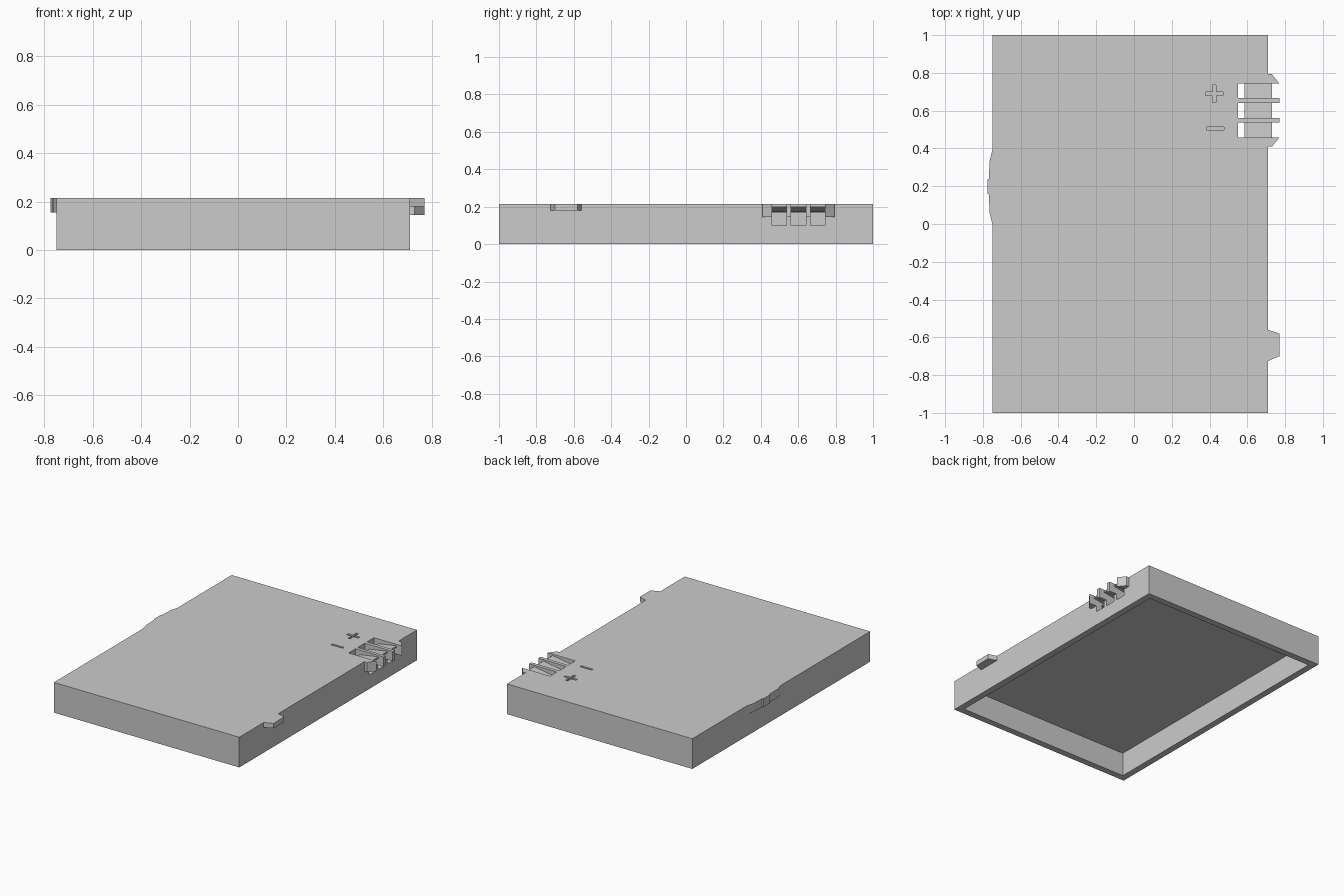
import bpy, bmesh
from mathutils import Matrix, Vector

if "Cube" in bpy.data.objects:
    bpy.data.objects.remove(bpy.data.objects["Cube"], do_unlink=True)

grey = bpy.data.materials.new("mid grey plastic")
grey.use_nodes = True
grey.diffuse_color = (0.6, 0.6, 0.6, 1)
grey.node_tree.nodes["Principled BSDF"].inputs["Base Color"].default_value = grey.diffuse_color

TOP = 0.215
LEFT, RIGHT = -0.75, 0.71
WALL = 0.047
ROOF = 0.17


def prism(name, outline, extrude, place):
    """Extrude a flat outline; place turns each 2D point into 3D."""
    bm = bmesh.new()
    face = bm.faces.new([bm.verts.new(place(*p)) for p in outline])
    new = bmesh.ops.extrude_face_region(bm, geom=[face])["geom"]
    verts = [v for v in new if isinstance(v, bmesh.types.BMVert)]
    bmesh.ops.translate(bm, verts=verts, vec=Vector(extrude))
    bmesh.ops.recalc_face_normals(bm, faces=bm.faces)
    mesh = bpy.data.meshes.new(name)
    bm.to_mesh(mesh)
    bm.free()
    mesh.materials.append(grey)
    obj = bpy.data.objects.new(name, mesh)
    bpy.context.collection.objects.link(obj)
    return obj


def plan(name, outline, z0, z1):
    return prism(name, outline, (0, 0, z1 - z0), lambda x, y: (x, y, z0))


def box(name, x0, x1, y0, y1, z0, z1):
    return plan(name, [(x0, y0), (x1, y0), (x1, y1), (x0, y1)], z0, z1)


def cut(target, cutter):
    cutter.hide_render = True
    cutter.hide_set(True)
    cutter.display_type = 'WIRE'
    mod = target.modifiers.new(cutter.name, 'BOOLEAN')
    mod.operation = 'DIFFERENCE'
    mod.solver = 'EXACT'
    mod.object = cutter


# Hollow cover, open underneath
cover = box("cover_shell", LEFT, RIGHT, -1, 1, 0, TOP)
cut(cover, box("cavity_cutter", LEFT + WALL, RIGHT - WALL, -1 + WALL, 1 - WALL, -0.1, ROOF))

# Three contact slots through the roof and side wall, each with a sloping blade
slots = [(0.459, 0.538), (0.562, 0.641), (0.666, 0.743)]
for i, (y0, y1) in enumerate(slots):
    cut(cover, box(f"slot_cutter_{i}", 0.55, 0.8, y0, y1, 0.1, 0.3))
    prism(f"contact_blade_{i}",
          [(0.585, 0.172), (0.73, 0.195), (0.73, 0.205), (0.585, 0.182)],
          (0, y1 - y0, 0), lambda x, z, y=y0: (x, y, z))

# Ribs between the slots
for i in range(2):
    y0, y1 = slots[i][1], slots[i + 1][0]
    box(f"slot_rib_inner_{i}", 0.55, RIGHT - WALL, y0, y1, 0.145, ROOF)
    box(f"slot_rib_outer_{i}", RIGHT, 0.77, y0, y1, 0.145, TOP)

# Chamfered ears at both ends of the slots
for name, y, side in (("front_ear", 0.459, -1), ("back_ear", 0.743, 1)):
    far = y + side * 0.05
    plan(name, [(RIGHT, far), (0.73, far), (0.77, y), (RIGHT, y)], 0.145, TOP)

# Locating tab on the left-hand edge of the plus x side
plan("front_tab", [(RIGHT, -0.725), (0.77, -0.7), (0.77, -0.58), (RIGHT, -0.56)], 0.18, TOP)

# Shallow stepped latch on the opposite edge
plan("latch", [(LEFT, 0), (-0.765, 0.06), (-0.768, 0.155), (-0.775, 0.16), (-0.775, 0.235),
               (-0.768, 0.24), (-0.765, 0.33), (LEFT, 0.39)], 0.155, TOP)

# Engraved polarity marks
def groove(name, x, y, half_x, half_y):
    cut(cover, box(name, x - half_x, x + half_x, y - half_y, y + half_y, TOP - 0.015, TOP + 0.1))

groove("minus_cutter", 0.43, 0.505, 0.047, 0.008)
groove("plus_cutter_across", 0.425, 0.69, 0.047, 0.009)
groove("plus_cutter_along", 0.425, 0.69, 0.009, 0.047)
